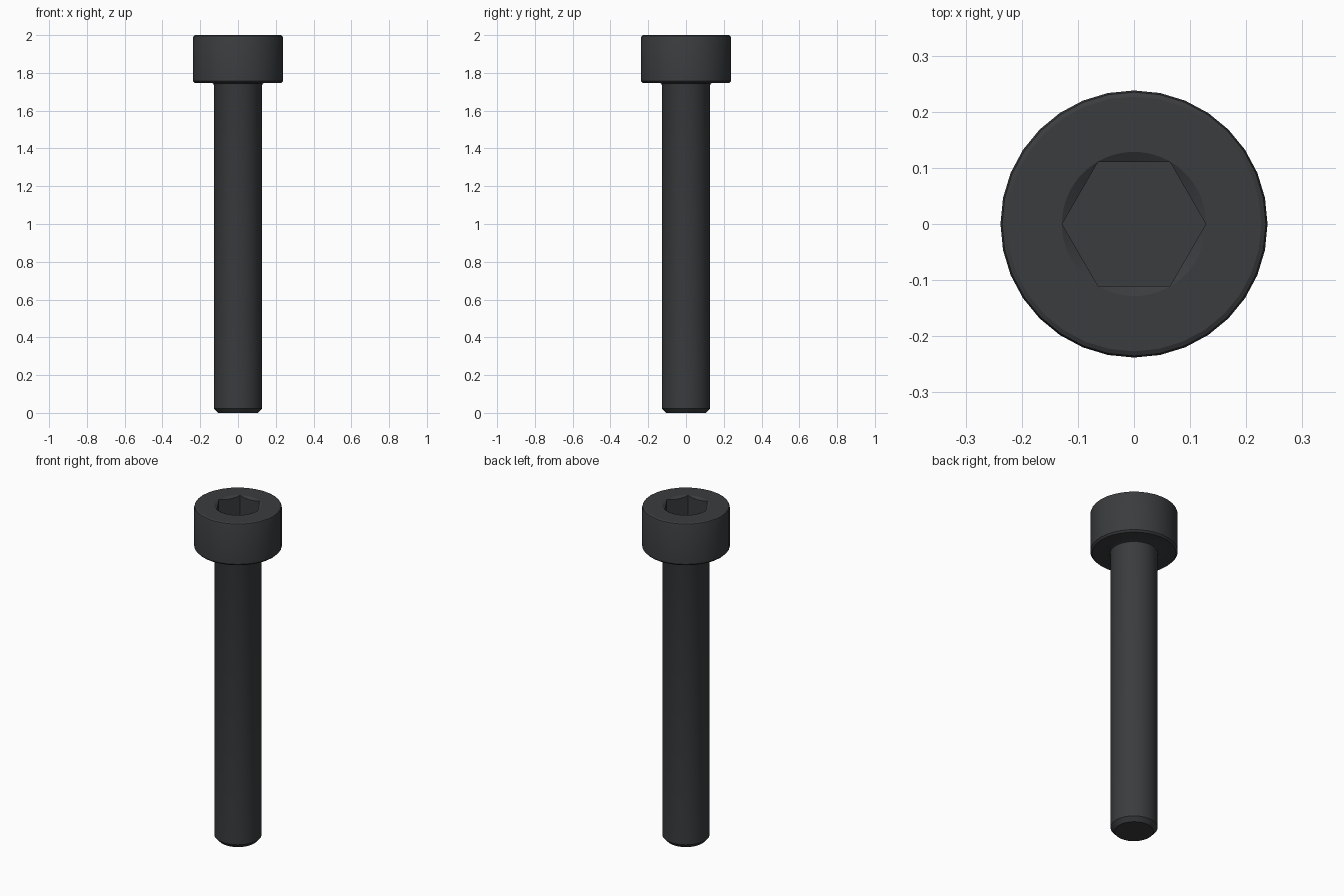
import bpy, bmesh, math

if "Cube" in bpy.data.objects:
    bpy.data.objects.remove(bpy.data.objects["Cube"])

SIDES = 32


def lathe(name, profile, sides, hidden=False):
    """Closed solid of revolution; profile runs bottom to top as (radius, z)."""
    bm = bmesh.new()
    rings = []
    for r, z in profile:
        rings.append([bm.verts.new((r * math.cos(2 * math.pi * i / sides),
                                    r * math.sin(2 * math.pi * i / sides), z))
                      for i in range(sides)])
    for a, b in zip(rings, rings[1:]):
        for i in range(sides):
            j = (i + 1) % sides
            bm.faces.new((a[i], a[j], b[j], b[i]))
    bm.faces.new(rings[0][::-1])
    bm.faces.new(rings[-1])
    mesh = bpy.data.meshes.new(name)
    bm.to_mesh(mesh)
    bm.free()
    obj = bpy.data.objects.new(name, mesh)
    bpy.context.collection.objects.link(obj)
    obj.hide_render = hidden
    return obj


# Screw body: chamfered tip, shank, small neck fillet, bevelled head
screw = lathe("cap_screw", [
    (0.106, 0.0), (0.128, 0.024), (0.128, 1.735), (0.131, 1.743), (0.138, 1.746),
    (0.228, 1.746), (0.238, 1.756), (0.238, 1.988), (0.235, 1.996), (0.227, 2.0),
], SIDES)

# Black oxide finish
steel = bpy.data.materials.new("black_steel")
steel.diffuse_color = (0.042, 0.045, 0.048, 1)
steel.use_nodes = True
steel.node_tree.nodes["Principled BSDF"].inputs["Base Color"].default_value = steel.diffuse_color
screw.data.materials.append(steel)

# Hex socket, then the conical lead-in that trims its rim
slope = math.tan(math.radians(30))
hex_cutter = lathe("hex_socket_cutter", [(0.128, 1.87), (0.128, 2.1)], 6, True)
cone_cutter = lathe("lead_in_cutter", [
    (0.1285 - 0.03 / slope, 1.97), (0.1285 + 0.02 / slope, 2.02)], 64, True)

bpy.context.view_layer.objects.active = screw
screw.select_set(True)
for cutter in (hex_cutter, cone_cutter):
    mod = screw.modifiers.new(cutter.name, 'BOOLEAN')
    mod.operation = 'DIFFERENCE'
    mod.solver = 'EXACT'
    mod.object = cutter
    bpy.ops.object.modifier_apply(modifier=mod.name)
    bpy.data.objects.remove(cutter)

bpy.ops.object.shade_smooth_by_angle(angle=math.radians(25))
